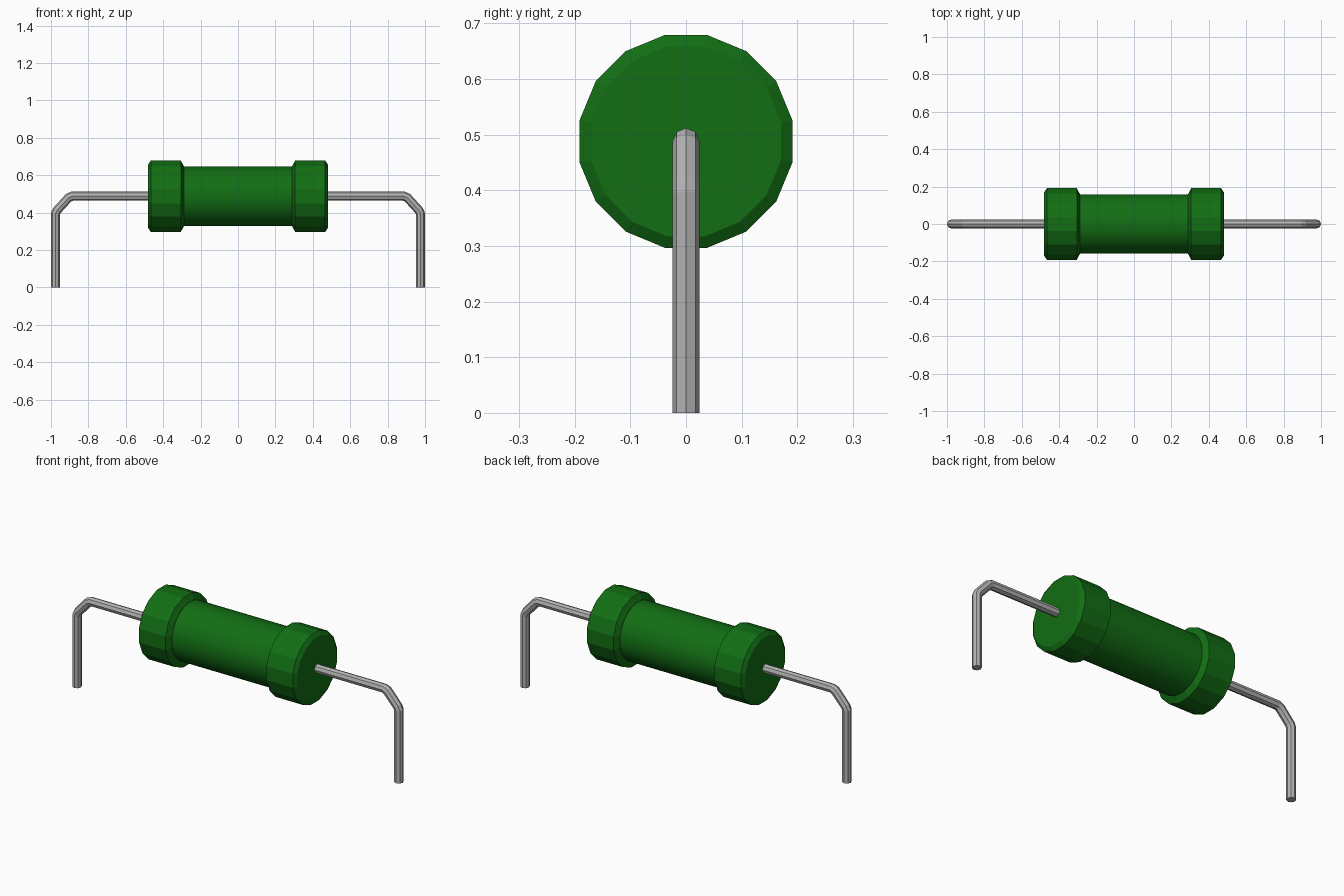
import bpy, bmesh, math
from mathutils import Vector

if "Cube" in bpy.data.objects:
    bpy.data.objects.remove(bpy.data.objects["Cube"])

AXIS_Z = 0.488  # height of the component's long axis


def material(name, color, roughness, metallic=0.0):
    m = bpy.data.materials.new(name)
    m.use_nodes = True
    m.diffuse_color = (*color, 1)
    bsdf = m.node_tree.nodes["Principled BSDF"]
    bsdf.inputs["Base Color"].default_value = (*color, 1)
    bsdf.inputs["Roughness"].default_value = roughness
    return m


green = material("coating green", (0.006, 0.155, 0.007), 0.6)
grey = material("wire grey", (0.45, 0.45, 0.45), 0.4)


def build(name, rings, mat, smooth=False):
    """Skin a list of equal rings and close both ends."""
    bm = bmesh.new()
    loops = [[bm.verts.new(p) for p in ring] for ring in rings]
    n = len(loops[0])
    for a, b in zip(loops, loops[1:]):
        for i in range(n):
            j = (i + 1) % n
            bm.faces.new((a[i], a[j], b[j], b[i]))
    bm.faces.new(loops[0])
    bm.faces.new(loops[-1])
    bmesh.ops.recalc_face_normals(bm, faces=bm.faces)
    mesh = bpy.data.meshes.new(name)
    bm.to_mesh(mesh)
    bm.free()
    mesh.materials.append(mat)
    ob = bpy.data.objects.new(name, mesh)
    bpy.context.collection.objects.link(ob)
    if smooth:
        bpy.ops.object.select_all(action="DESELECT")
        ob.select_set(True)
        bpy.context.view_layer.objects.active = ob
        bpy.ops.object.shade_smooth_by_angle(angle=math.radians(30))
    return ob


def lathe(name, profile, sides, mat, smooth=False):
    """Revolve (x, radius) points around the long axis."""
    angles = [2 * math.pi * (i + 0.5) / sides for i in range(sides)]
    rings = [[(x, r * math.sin(a), AXIS_Z + r * math.cos(a)) for a in angles]
             for x, r in profile]
    return build(name, rings, mat, smooth)


def wire(name, path, radius, sides, mat):
    """Sweep a round section along an (x, z) path with mitred bends."""
    pts = [Vector(p) for p in path]
    rings = []
    for i, p in enumerate(pts):
        d_in = (p - pts[max(i - 1, 0)]).normalized()
        d_out = (pts[min(i + 1, len(pts) - 1)] - p).normalized()
        t = (d_in + d_out).normalized()
        miter = max(t.dot(d_in), t.dot(d_out))
        nrm = Vector((-t.y, t.x)) / miter
        ring = []
        for k in range(sides):
            a = 2 * math.pi * k / sides
            q = p + nrm * radius * math.cos(a)
            ring.append((q.x, radius * math.sin(a), q.y))
        rings.append(ring)
    return build(name, rings, mat)


# Round central body
lathe("body", [(-0.32, 0.159), (0.32, 0.159)], 48, green, smooth=True)

# Chamfered end caps and bent lead wires, one of each per side
cap = [(0.29, 0.165), (0.306, 0.195), (0.466, 0.195), (0.48, 0.174)]
lead = [(0.46, AXIS_Z), (0.888, AXIS_Z), (0.906, 0.48),
        (0.968, 0.412), (0.976, 0.393), (0.976, 0.0)]
for side, s in (("left", 1), ("right", -1)):
    lathe(side + "_end_cap", [(s * x, r) for x, r in cap], 16, green)
    wire(side + "_lead_wire", [(s * x, z) for x, z in lead], 0.024, 8, grey)
